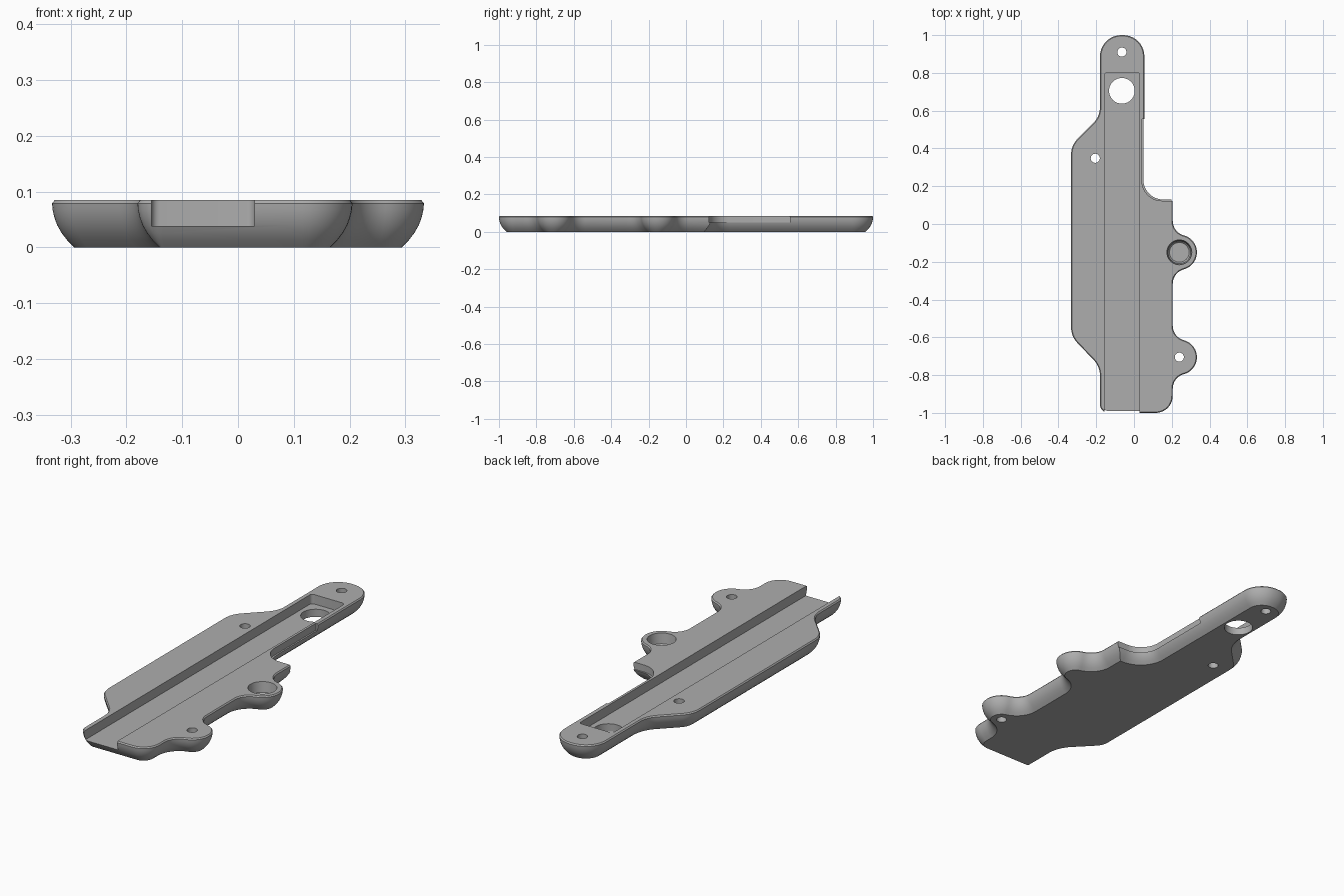
import bpy, bmesh, math
from mathutils import Vector

if "Cube" in bpy.data.objects:
    bpy.data.objects.remove(bpy.data.objects["Cube"])

H = 0.085
grey = bpy.data.materials.new("plain grey")
grey.diffuse_color = (0.42, 0.42, 0.42, 1)
grey.use_nodes = True
grey.node_tree.nodes["Principled BSDF"].inputs["Base Color"].default_value = grey.diffuse_color


def arc(cx, cy, r, a0, a1, n=10):
    """Points along an arc, as corners with no rounding."""
    out = []
    for i in range(n + 1):
        a = math.radians(a0 + (a1 - a0) * i / n)
        out.append((cx + r * math.cos(a), cy + r * math.sin(a), 0))
    return out


def rounded(corners, n=10):
    """Polygon with each corner (x, y, radius) rounded off."""
    pts = []
    for i, (x, y, r) in enumerate(corners):
        p = Vector((x, y))
        if r == 0:
            pts.append(p)
            continue
        a = (Vector(corners[i - 1][:2]) - p).normalized()
        b = (Vector(corners[(i + 1) % len(corners)][:2]) - p).normalized()
        half = a.angle(b) / 2
        c = p + (a + b).normalized() * (r / math.sin(half))
        t = r / math.tan(half)
        v0, v1 = p + a * t - c, p + b * t - c
        total = v0.angle(v1)
        for k in range(n + 1):
            s = k / n
            d = (v0 * math.sin((1 - s) * total) + v1 * math.sin(s * total)) / math.sin(total)
            pts.append(c + d)
    return pts


def inset(pts, d):
    """Mitred inward offset of a counterclockwise outline."""
    out = []
    for i, p in enumerate(pts):
        a = (p - pts[i - 1]).normalized()
        b = (pts[(i + 1) % len(pts)] - p).normalized()
        na, nb = Vector((-a.y, a.x)), Vector((-b.y, b.x))
        out.append(p + (na + nb) * (d / (1 + na.dot(nb))))
    return out


def loft(name, rings):
    """Solid through equal-sized rings given as (points, z)."""
    bm = bmesh.new()
    loops = [[bm.verts.new((p.x, p.y, z)) for p in pts] for pts, z in rings]
    n = len(loops[0])
    for lo, hi in zip(loops, loops[1:]):
        for i in range(n):
            j = (i + 1) % n
            bm.faces.new((lo[i], lo[j], hi[j], hi[i]))
    bm.faces.new(loops[0][::-1])
    bm.faces.new(loops[-1])
    bmesh.ops.recalc_face_normals(bm, faces=bm.faces)
    me = bpy.data.meshes.new(name)
    bm.to_mesh(me)
    bm.free()
    me.materials.append(grey)
    ob = bpy.data.objects.new(name, me)
    bpy.context.collection.objects.link(ob)
    return ob


def circle(x, y, r, n=40):
    return [Vector((x + r * math.cos(math.tau * i / n), y + r * math.sin(math.tau * i / n)))
            for i in range(n)]


def lobe(cy, edge=0.205, cx=0.24, r=0.093, rf=0.08):
    """Round ear blended into the right edge by two fillets."""
    fx = edge + rf
    dy = math.sqrt((r + rf) ** 2 - (fx - cx) ** 2)
    ang = math.degrees(math.atan2(dy, fx - cx))
    return (arc(fx, cy - dy, rf, 180, 180 - ang)
            + arc(cx, cy, r, -ang, ang, 24)[1:-1]
            + arc(fx, cy + dy, rf, ang - 180, -180))


# Plate outline with two ears on the right
outline = rounded(
    [(-0.18, -1, 0.045), (0.205, -1, 0.09)] + lobe(-0.705) + lobe(-0.15)
    + [(0.205, 0.135, 0), (0.055, 0.135, 0.1), (0.055, 1, 0.112), (-0.18, 1, 0.112),
       (-0.18, 0.57, 0.12), (-0.333, 0.417, 0.12), (-0.333, -0.595, 0.12), (-0.18, -0.755, 0.12)])

# Rounded underside and a small top chamfer
section = [(0.04, 0), (0.027, 0.013), (0.017, 0.026), (0.009, 0.04), (0.004, 0.054),
           (0.001, 0.067), (0, 0.079), (0.005, H)]
plate = loft("plate", [(inset(outline, d), z) for d, z in section])

# Long channel, open at the front
cutters = []
channel = rounded([(-0.155, -1.1, 0), (0.03, -1.1, 0), (0.03, 0.803, 0.015), (-0.155, 0.803, 0.015)], 5)
cutters.append(loft("channel_cutter", [(channel, 0.038), (channel, 0.2)]))

# Shallow ledge along the right edge of the neck
ledge = rounded([(0.042, 0.555, 0), (0.042, 0.123, 0.105), (0.3, 0.123, 0), (0.3, 0.555, 0)])
cutters.append(loft("ledge_cutter", [(ledge, 0.05), (ledge, 0.2)]))

# Through holes
for x, y, r in [(-0.064, 0.91, 0.024), (-0.205, 0.348, 0.024),
                (0.24, -0.705, 0.024), (-0.064, 0.705, 0.068)]:
    ring = circle(x, y, r)
    cutters.append(loft("hole_cutter", [(ring, -0.1), (ring, 0.2)]))

# Blind cup in the upper ear
cutters.append(loft("cup_cutter", [(circle(0.24, -0.15, 0.052), 0.025), (circle(0.24, -0.15, 0.06), 0.034),
                                   (circle(0.24, -0.15, 0.066), H), (circle(0.24, -0.15, 0.066), 0.2)]))

bpy.context.view_layer.objects.active = plate
plate.select_set(True)
for c in cutters:
    c.hide_render = True
    m = plate.modifiers.new("cut", 'BOOLEAN')
    m.operation, m.solver, m.object = 'DIFFERENCE', 'EXACT', c
    bpy.ops.object.modifier_apply(modifier=m.name)
    bpy.data.objects.remove(c)

bpy.ops.object.shade_smooth_by_angle(angle=math.radians(30))
